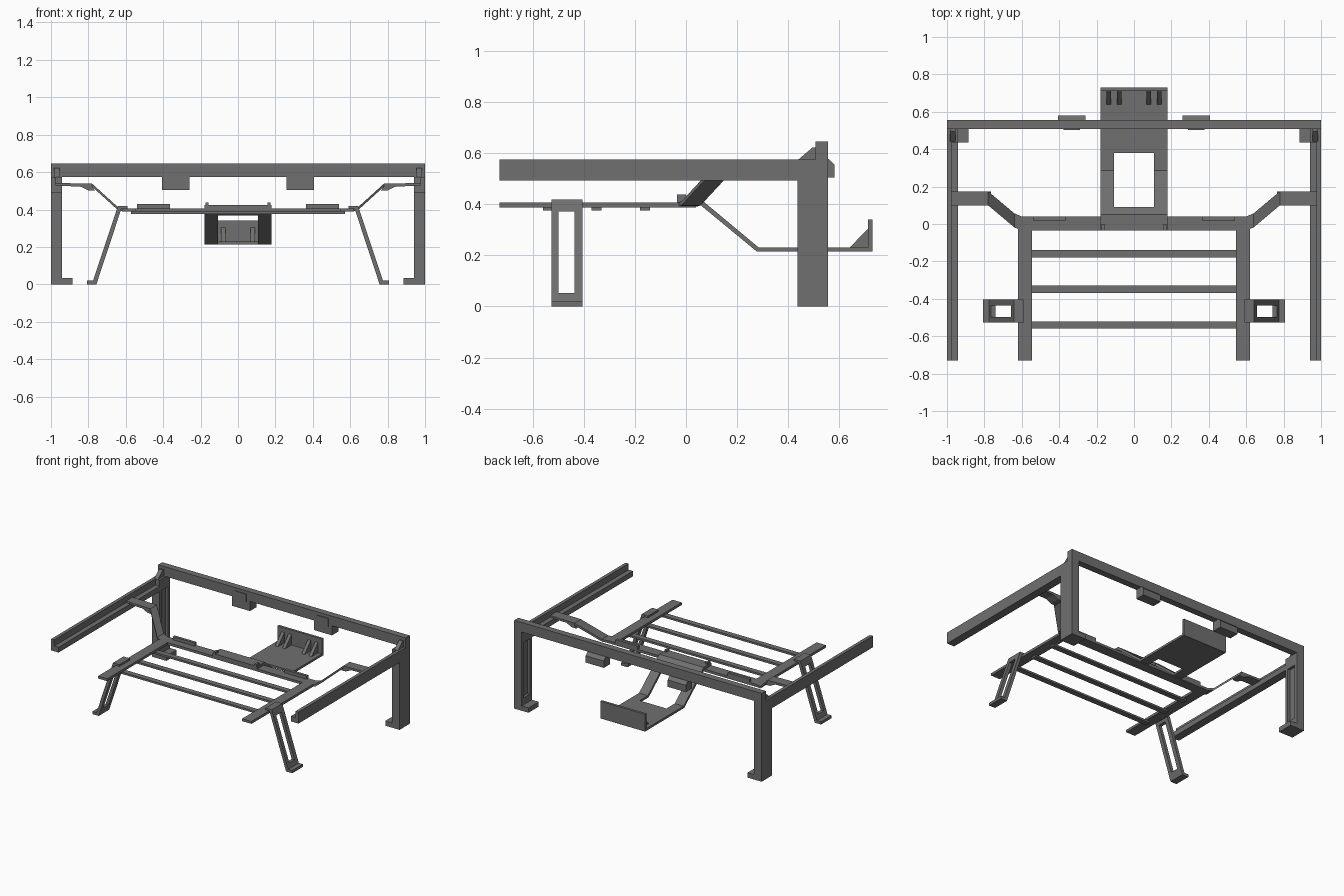
import bpy
import bmesh
from mathutils import Vector

cube = bpy.data.objects.get("Cube")
if cube:
    bpy.data.objects.remove(cube, do_unlink=True)

grey = bpy.data.materials.new("dark grey")
grey.use_nodes = True
colour = (0.16, 0.16, 0.16, 1)
grey.diffuse_color = colour
grey.node_tree.nodes["Principled BSDF"].inputs["Base Color"].default_value = colour


def finish(name, bm):
    bmesh.ops.recalc_face_normals(bm, faces=bm.faces)
    mesh = bpy.data.meshes.new(name)
    bm.to_mesh(mesh)
    bm.free()
    mesh.materials.append(grey)
    ob = bpy.data.objects.new(name, mesh)
    bpy.context.collection.objects.link(ob)
    return ob


def loft(name, sections):
    """Skin a row of matching closed sections and cap both ends."""
    bm = bmesh.new()
    rings = [[bm.verts.new(p) for p in s] for s in sections]
    n = len(rings[0])
    for a, b in zip(rings, rings[1:]):
        for i in range(n):
            j = (i + 1) % n
            bm.faces.new((a[i], a[j], b[j], b[i]))
    bm.faces.new(rings[0])
    bm.faces.new(rings[-1])
    return finish(name, bm)


def box(name, x, y, z, side=1):
    return loft(name, [[(side * a, y[0], z[0]), (side * a, y[1], z[0]),
                        (side * a, y[1], z[1]), (side * a, y[0], z[1])] for a in x])


def prism_x(name, profile, x, side=1):
    """Extrude a (y, z) profile along x."""
    return loft(name, [[(side * a, y, z) for y, z in profile] for a in x])


def prism_y(name, profile, y, side=1):
    """Extrude an (x, z) profile along y."""
    return loft(name, [[(side * x, b, z) for x, z in profile] for b in y])


def cut(ob, cutter):
    mod = ob.modifiers.new("cut", 'BOOLEAN')
    mod.operation = 'DIFFERENCE'
    mod.solver = 'EXACT'
    mod.object = cutter
    bpy.context.view_layer.objects.active = ob
    bpy.ops.object.modifier_apply(modifier=mod.name)
    bpy.data.objects.remove(cutter, do_unlink=True)


# Outer frame: rear beam
box("rear_beam", (-1, 1), (0.507, 0.555), (0.575, 0.645))

for side, word in ((1, "left"), (-1, "right")):
    # L-shaped side rail with an inner ledge
    prism_y(word + "_side_rail",
            [(1, 0.492), (1, 0.575), (0.975, 0.575), (0.975, 0.53), (0.94, 0.53), (0.94, 0.492)],
            (-0.73, 0.437), side)

    # Rear leg with foot and recessed inner face
    leg = prism_y(word + "_rear_leg",
                  [(1, 0), (1, 0.575), (0.94, 0.575), (0.94, 0.035), (0.885, 0.035), (0.885, 0)],
                  (0.437, 0.555), side)
    cut(leg, box("cutter", (0.9, 0.96), (0.46, 0.532), (0.085, 0.49), side))
    prism_x(word + "_corner_gusset", [(0.44, 0.575), (0.495, 0.622), (0.507, 0.622), (0.507, 0.575)],
            (0.955, 0.985), side)

    # Catch under the rear beam
    prism_x(word + "_beam_catch",
            [(0.507, 0.505), (0.58, 0.505), (0.58, 0.555), (0.557, 0.577), (0.507, 0.577)],
            (0.258, 0.405), side)
    box(word + "_catch_tab", (0.288, 0.378), (0.502, 0.507), (0.565, 0.622), side)

    # Connecting arm, rising from the inner frame to the side rail
    arm = [(0.60, -0.035, 0.04, 0.39), (0.64, -0.018, 0.057, 0.395),
           (0.78, 0.10, 0.175, 0.522), (0.975, 0.10, 0.175, 0.526)]
    loft(word + "_arm", [[(side * x, a, z), (side * x, b, z),
                          (side * x, b, z + 0.016), (side * x, a, z + 0.016)]
                         for x, a, b, z in arm])
    prism_y(word + "_arm_gusset", [(0.85, 0.526), (0.80, 0.502), (0.765, 0.502), (0.78, 0.526)],
            (0.10, 0.175), side)

    # Inner frame rail and raised lip on the cross bar
    box(word + "_inner_rail", (0.545, 0.62), (-0.73, 0.04), (0.388, 0.406), side)
    box(word + "_cross_bar_lip", (0.363, 0.54), (0.02, 0.04), (0.406, 0.43), side)

    # Splayed front leg with window, foot and clip
    front = prism_y(word + "_front_leg",
                    [(0.59, 0.406), (0.59, 0.419), (0.642, 0.419), (0.775, 0.02), (0.808, 0.02),
                     (0.808, 0), (0.757, 0), (0.623, 0.406)],
                    (-0.527, -0.405), side)
    cut(front, box("cutter", (0.58, 0.83), (-0.498, -0.437), (0.052, 0.372), side))

# Inner frame: cross bar and slats
box("cross_bar", (-0.545, 0.545), (-0.035, 0.04), (0.388, 0.406))
for i, y in enumerate((-0.54, -0.35, -0.16)):
    box("slat_%d" % (i + 1), (-0.572, 0.572), (y - 0.02, y + 0.02), (0.376, 0.39))

# Hanging rear tray: top plate, slope, floor and end wall, with an opening
tray = prism_x("rear_tray",
               [(-0.035, 0.406), (0.045, 0.406), (0.278, 0.214), (0.73, 0.214), (0.73, 0.34),
                (0.712, 0.34), (0.712, 0.23), (0.285, 0.23), (0.052, 0.424), (-0.035, 0.424)],
               (-0.18, 0.18))
cut(tray, box("cutter", (-0.108, 0.108), (0.09, 0.38), (0.1, 0.6)))

# Wall gussets and clip tips on the tray
for side, word in ((1, "left"), (-1, "right")):
    for i, x in enumerate((0.078, 0.136)):
        prism_x("%s_tray_gusset_%d" % (word, i + 1), [(0.64, 0.23), (0.712, 0.23), (0.712, 0.305)],
                (x - 0.012, x + 0.012), side)
    box(word + "_tray_tip", (0.158, 0.175), (-0.035, 0.0), (0.424, 0.438), side)
